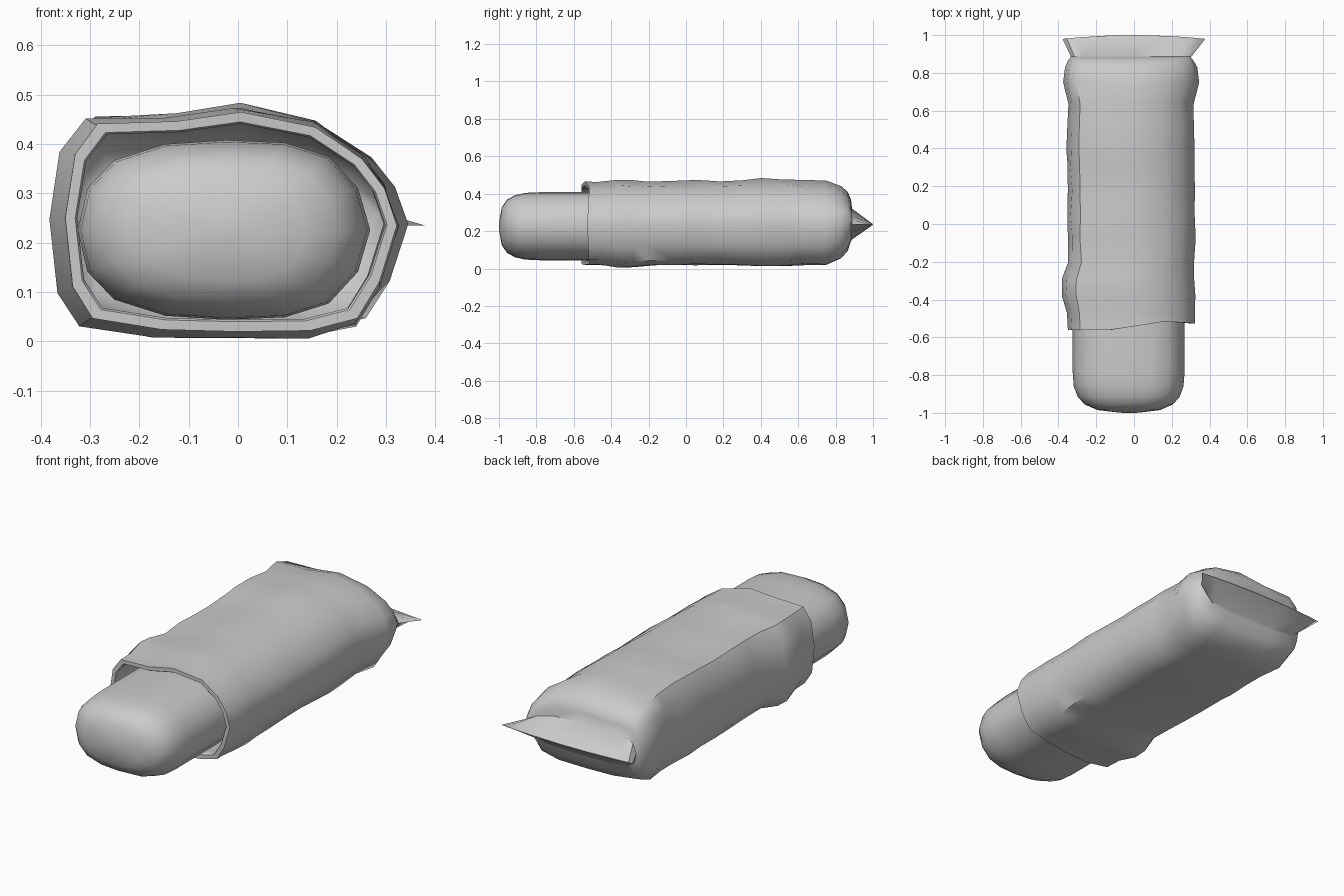
import bpy, bmesh, random
from math import radians

if "Cube" in bpy.data.objects:
    bpy.data.objects.remove(bpy.data.objects["Cube"])

random.seed(4)


def loft(name, rings, angle, cap_sharp=False):
    """Skin a list of equal-length point rings and close both ends."""
    bm = bmesh.new()
    loops = [[bm.verts.new(p) for p in ring] for ring in rings]
    n = len(loops[0])
    for a, b in zip(loops, loops[1:]):
        for i in range(n):
            j = (i + 1) % n
            bm.faces.new((a[i], a[j], b[j], b[i]))
    bm.faces.new(loops[0])
    bm.faces.new(loops[-1])
    bmesh.ops.recalc_face_normals(bm, faces=bm.faces)
    mesh = bpy.data.meshes.new(name)
    bm.to_mesh(mesh)
    bm.free()
    obj = bpy.data.objects.new(name, mesh)
    bpy.context.collection.objects.link(obj)
    bpy.ops.object.select_all(action='DESELECT')
    obj.select_set(True)
    bpy.context.view_layer.objects.active = obj
    bpy.ops.object.shade_smooth_by_angle(angle=radians(angle))
    return obj


def normalise(pts):
    """Fit a section into the -1..1 square."""
    xs, zs = zip(*pts)
    f = lambda v, vs: 2 * (v - min(vs)) / (max(vs) - min(vs)) - 1
    return [(f(x, xs), f(z, zs)) for x, z in pts]


def fit(section, y, x0, x1, z0, z1):
    """Place a normalised section in the given bounds at depth y."""
    return [((x0 + x1) / 2 + u * (x1 - x0) / 2, y,
             (z0 + z1) / 2 + v * (z1 - z0) / 2) for u, v in section]


# Snack bar: rounded oblong with domed ends
upper = [(-.325, .225), (-.305, .31), (-.25, .367), (-.145, .40), (-.02, .408),
         (.1, .403), (.19, .375), (.25, .31), (.275, .225)]
bar_sec = normalise(upper + [(x, .45 - z) for x, z in upper[-2:0:-1]])
dome = [(-.995, .28, .25), (-.985, .56, .56), (-.955, .79, .79),
        (-.915, .91, .91), (-.86, .98, .98), (-.78, 1, 1)]
stations = dome + [(-.4, 1, 1), (0, 1, 1), (.4, 1, 1)]
stations += [(-y - .16, sx, sz) for y, sx, sz in reversed(dome)]
bar_rings = [fit(bar_sec, y, -.025 - .3 * sx, -.025 + .293 * sx,
                 .226 - .182 * sz, .226 + .182 * sz) for y, sx, sz in stations]
for end, y in ((0, -1.0), (-1, .84)):
    tip = fit(bar_sec, y, -.06, .01, .205, .247)
    bar_rings.insert(0, tip) if end == 0 else bar_rings.append(tip)
loft("snack_bar", bar_rings, 50)

# Wrapper: uneven sleeve section, open at the front
wrap_sec = normalise([
    (-.345, .25), (-.325, .38), (-.28, .442), (-.12, .447), (.01, .466),
    (.16, .435), (.255, .37), (.30, .31), (.325, .235), (.29, .12),
    (.245, .045), (.15, .02), (0, .018), (-.15, .022), (-.29, .045), (-.33, .11)])


def mouth_y(u):
    """Torn edge of the opening, stepping back towards the right."""
    if u < -.3:
        return -.56
    return -.56 + .045 * min(1, (u + .3) / .85) - max(0, u - .6) * .03


outer = [  # y, left, right, bottom, top
    (-.47, -.355, .322, .02, .463), (-.37, -.38, .322, .005, .475),
    (-.29, -.377, .321, .006, .474), (-.2, -.347, .32, .018, .468),
    (-.08, -.35, .323, .02, .47), (.05, -.352, .324, .02, .471),
    (.18, -.349, .32, .02, .467), (.3, -.354, .322, .018, .471),
    (.4, -.355, .322, .011, .48), (.52, -.352, .32, .012, .478),
    (.64, -.351, .315, .02, .47), (.75, -.375, .345, .02, .47),
    (.83, -.365, .335, .055, .44), (.865, -.35, .315, .095, .41),
    (.882, -.335, .30, .145, .37)]
T = .02
front = (-.35, .322, .02, .465)


def mouth(inset, push):
    x0, x1, z0, z1 = front
    ring = fit(wrap_sec, 0, x0 + inset, x1 - inset, z0 + inset, z1 - inset)
    return [(x, mouth_y(u) + push, z) for (x, _, z), (u, v) in zip(ring, wrap_sec)]


# Inner wall, rim, then outer wall in one continuous skin
rings = [fit(wrap_sec, y - (T if y > .8 else 0), a + T, b - T, c + T, d - T)
         for y, a, b, c, d in reversed(outer)]
rings += [mouth(T + .004, .006), mouth(T, 0), mouth(0, 0)]
for y, a, b, c, d in outer:
    ring = fit(wrap_sec, y, a, b, c, d)
    if -.4 < y < .7:   # soft crumples
        ring = [(x + random.uniform(-.004, .004), yy + random.uniform(-.012, .012),
                 z + random.uniform(-.004, .004)) for x, yy, z in ring]
    rings.append(ring)

# Pinched seal flaring to a flat line at the back
rings.append(fit(wrap_sec, .888, -.335, .305, .155, .32))
rings.append([(x, 1 - .02 * u * u, z) for (x, _, z), (u, v) in
              zip(fit(wrap_sec, 1, -.378, .378, .234, .237), wrap_sec)])
loft("wrapper", rings, 48)
